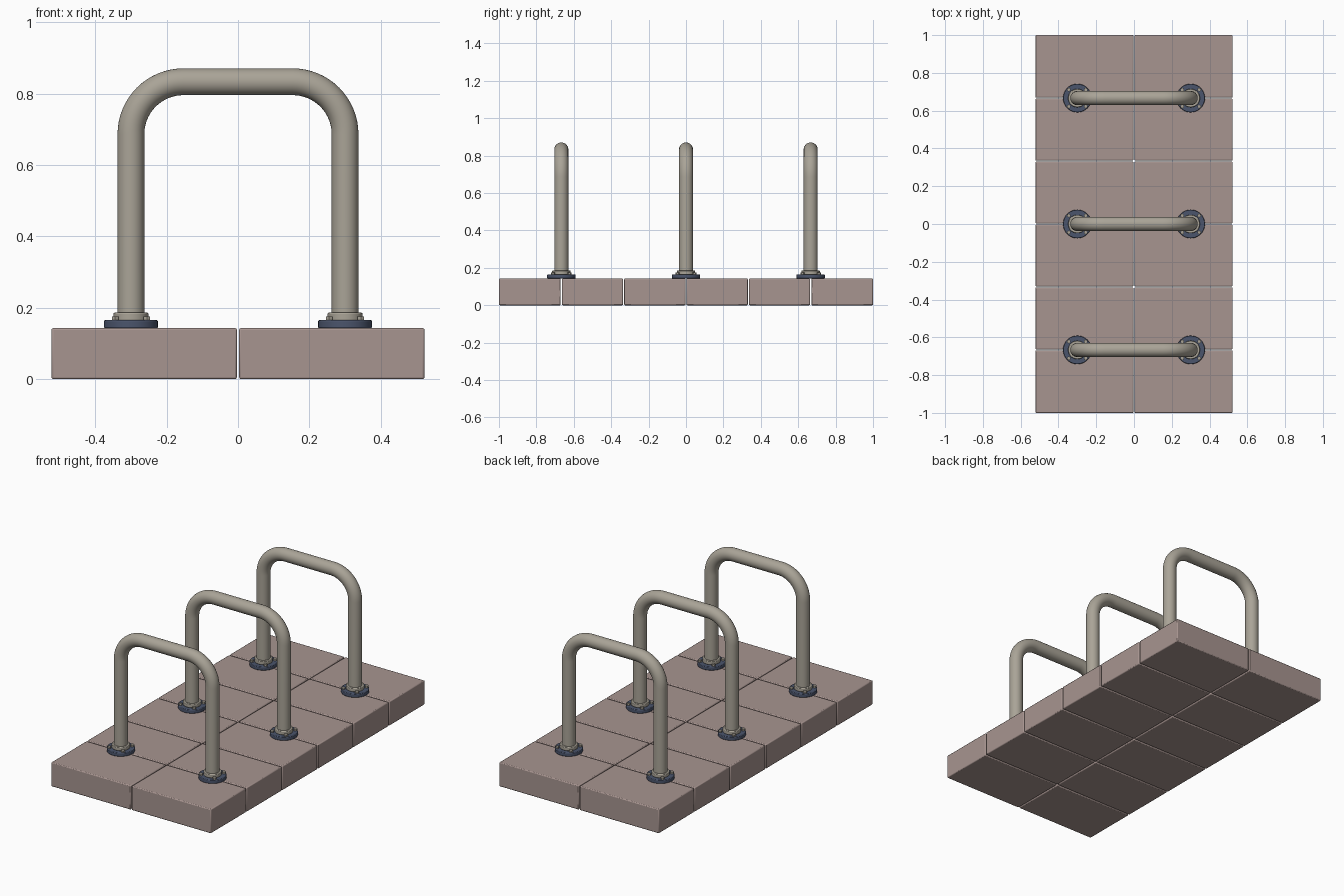
import bpy, bmesh, math
from mathutils import Vector

if "Cube" in bpy.data.objects:
    bpy.data.objects.remove(bpy.data.objects["Cube"])


def material(name, color):
    m = bpy.data.materials.new(name)
    m.diffuse_color = (*color, 1)
    m.use_nodes = True
    m.node_tree.nodes["Principled BSDF"].inputs["Base Color"].default_value = m.diffuse_color
    return m


STONE = material("stone", (0.39, 0.30, 0.28))
STEEL = material("steel", (0.40, 0.37, 0.31))
DARK = material("dark_blue_metal", (0.07, 0.09, 0.15))


def finish(obj, mat, bevel=0, segments=2):
    obj.data.materials.append(mat)
    if bevel:
        b = obj.modifiers.new("bevel", 'BEVEL')
        b.width, b.segments = bevel, segments
    bpy.ops.object.select_all(action='DESELECT')
    obj.select_set(True)
    bpy.context.view_layer.objects.active = obj
    bpy.ops.object.shade_smooth_by_angle(angle=math.radians(35))
    return obj


def cylinder(name, x, y, z0, z1, r, sides, mat, bevel=0):
    bpy.ops.mesh.primitive_cylinder_add(vertices=sides, radius=r, depth=z1 - z0,
                                        location=(x, y, (z0 + z1) / 2))
    obj = bpy.context.object
    obj.name = name
    return finish(obj, mat, bevel)


def paver(name, x, y, sx, sy, h):
    bpy.ops.mesh.primitive_cube_add(size=1, location=(x, y, h / 2))
    obj = bpy.context.object
    obj.name = name
    obj.scale = (sx, sy, h)
    bpy.ops.object.transform_apply(location=False, rotation=False, scale=True)
    return finish(obj, STONE, 0.005)


def hoop(name, y):
    # tube swept along an upside-down U in the xz plane
    r, half, bend, top, sides = 0.0375, 0.30, 0.147, 0.833, 32
    path = [(-half, 0.145, 0.0)]
    for sx, start in ((-1, 0), (1, 90)):
        for i in range(17):
            a = math.radians(start + 90 * i / 16)
            path.append((sx * (half - bend) - bend * math.cos(a),
                         top - bend + bend * math.sin(a), a))
    path.append((half, 0.145, math.pi))
    bm = bmesh.new()
    rings = []
    for px, pz, a in path:
        out = Vector((-math.cos(a), 0, math.sin(a)))
        ring = []
        for k in range(sides):
            t = 2 * math.pi * k / sides
            ring.append(bm.verts.new(Vector((px, 0, pz)) + out * r * math.cos(t)
                                     + Vector((0, r * math.sin(t), 0))))
        rings.append(ring)
    for a, b in zip(rings, rings[1:]):
        for k in range(sides):
            n = (k + 1) % sides
            bm.faces.new((a[k], a[n], b[n], b[k]))
    bm.faces.new(rings[0])
    bm.faces.new(rings[-1])
    bmesh.ops.recalc_face_normals(bm, faces=bm.faces)
    mesh = bpy.data.meshes.new(name)
    bm.to_mesh(mesh)
    bm.free()
    obj = bpy.data.objects.new(name, mesh)
    bpy.context.collection.objects.link(obj)
    obj.location.y = y
    return finish(obj, STEEL)


# paving slabs, two columns of six
GAP, HX, ROW = 0.006, 0.5225, 1 / 3
for col in (-1, 1):
    for row in range(6):
        y0 = -1 + row * ROW + (GAP / 2 if row else 0)
        y1 = -1 + (row + 1) * ROW - (GAP / 2 if row < 5 else 0)
        paver(f"paving_slab_{row}", col * (HX + GAP / 2) / 2, (y0 + y1) / 2,
              HX - GAP / 2, y1 - y0, 0.143)

# three hoops, each foot with a flange, collar and four bolts
for i, y in enumerate((-2 / 3, 0, 2 / 3)):
    hoop(f"hoop_{i}", y)
    for x in (-0.30, 0.30):
        cylinder("base_flange", x, y, 0.143, 0.165, 0.0755, 40, DARK, 0.003)
        cylinder("foot_collar", x, y, 0.164, 0.186, 0.049, 32, STEEL, 0.003)
        for k in range(4):
            a = math.radians(45 + 90 * k)
            cylinder("flange_bolt", x + 0.063 * math.cos(a), y + 0.063 * math.sin(a),
                     0.164, 0.176, 0.0105, 6, STEEL)
